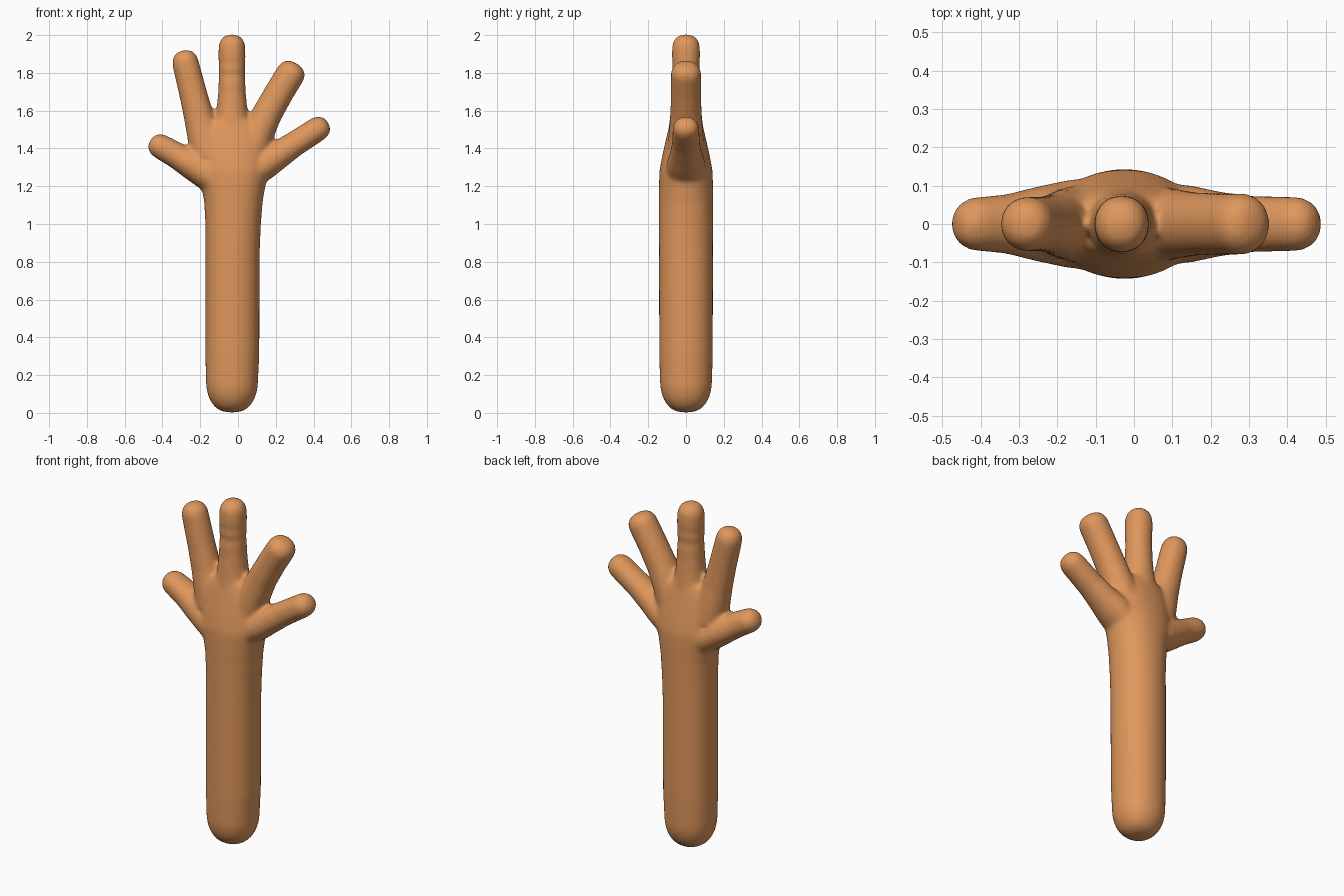
import bpy, bmesh, math
from mathutils import Vector

SIDES = 40

skin = bpy.data.materials.new("tan_clay")
skin.diffuse_color = (0.74, 0.31, 0.108, 1.0)


def dome(point, direction, length, blunt=0.7, steps=8):
    """Rounded-end stations beyond a station, along a direction in the XZ plane."""
    x, z, w, d = point
    v = Vector(direction).normalized()
    out = []
    for i in range(1, steps + 1):
        a = math.radians(88) * i / steps
        s = math.cos(a) ** blunt
        k = length * math.sin(a)
        out.append((x + v.x * k, z + v.y * k, w * s, d * s))
    return out


def loft(bm, stations, power=2.0):
    """Closed tube through (x, z, half width, half depth) stations."""
    rings = []
    for i, (x, z, w, d) in enumerate(stations):
        a, b = stations[max(i - 1, 0)], stations[min(i + 1, len(stations) - 1)]
        t = Vector((b[0] - a[0], b[1] - a[1])).normalized()
        ring = []
        for k in range(SIDES):
            ang = math.tau * k / SIDES
            c, s = math.cos(ang), math.sin(ang)
            u = w * math.copysign(abs(c) ** (2 / power), c)
            v = d * math.copysign(abs(s) ** (2 / power), s)
            ring.append(bm.verts.new((x + t.y * u, v, z - t.x * u)))
        rings.append(ring)
    for r, q in zip(rings, rings[1:]):
        for k in range(SIDES):
            n = (k + 1) % SIDES
            bm.faces.new((r[k], r[n], q[n], q[k]))
    bm.faces.new(rings[0][::-1])
    bm.faces.new(rings[-1])


def digit(bm, stations, cap):
    """Finger with a blunt rounded tip."""
    a, b = stations[-2], stations[-1]
    tip = dome(b, (b[0] - a[0], b[1] - a[1]), cap, 0.75)
    loft(bm, stations + tip, 2.1)


bm = bmesh.new()

# forearm with rounded bottom, flaring into the palm
base = (-0.032, 0.17, 0.138, 0.138)
arm = dome(base, (0, -1), 0.168, 0.75)[::-1] + [
    base, (-0.03, 0.32, 0.143, 0.142), (-0.029, 0.85, 0.144, 0.143),
    (-0.026, 1.0, 0.147, 0.143), (-0.024, 1.12, 0.155, 0.143),
    (-0.025, 1.2, 0.17, 0.143), (-0.025, 1.28, 0.19, 0.141),
    (-0.027, 1.36, 0.194, 0.126), (-0.028, 1.44, 0.19, 0.108),
    (-0.03, 1.5, 0.17, 0.094), (-0.03, 1.55, 0.13, 0.08)]
loft(bm, arm, 2.15)

# short outer finger on the left
digit(bm, [(-0.06, 1.21, 0.10, 0.125), (-0.17, 1.275, 0.09, 0.115),
           (-0.25, 1.32, 0.08, 0.098), (-0.33, 1.366, 0.069, 0.078),
           (-0.40, 1.405, 0.066, 0.071)], 0.075)
# long finger on the left
digit(bm, [(-0.15, 1.36, 0.10, 0.10), (-0.18, 1.47, 0.09, 0.088),
           (-0.205, 1.56, 0.08, 0.077), (-0.235, 1.68, 0.074, 0.072),
           (-0.27, 1.82, 0.071, 0.071), (-0.277, 1.85, 0.07, 0.071)], 0.07)
# middle finger with knuckle grooves
digit(bm, [(-0.032, 1.42, 0.11, 0.10), (-0.032, 1.54, 0.092, 0.088),
           (-0.032, 1.62, 0.08, 0.08), (-0.032, 1.7, 0.073, 0.074),
           (-0.032, 1.75, 0.071, 0.074), (-0.032, 1.79, 0.069, 0.067),
           (-0.032, 1.82, 0.071, 0.075), (-0.032, 1.85, 0.070, 0.070),
           (-0.032, 1.88, 0.072, 0.075), (-0.032, 1.93, 0.071, 0.074)], 0.073)
# long finger on the right
digit(bm, [(0.06, 1.38, 0.10, 0.10), (0.11, 1.49, 0.085, 0.09),
           (0.155, 1.585, 0.079, 0.083), (0.22, 1.70, 0.077, 0.08),
           (0.277, 1.793, 0.077, 0.08)], 0.066)
# thumb on the right
digit(bm, [(0.06, 1.265, 0.085, 0.11), (0.15, 1.325, 0.083, 0.10),
           (0.22, 1.37, 0.074, 0.085), (0.30, 1.424, 0.067, 0.074),
           (0.417, 1.50, 0.065, 0.071)], 0.07)

bmesh.ops.recalc_face_normals(bm, faces=bm.faces)
mesh = bpy.data.meshes.new("hand_and_forearm")
bm.to_mesh(mesh)
bm.free()
mesh.materials.append(skin)
hand = bpy.data.objects.new("hand_and_forearm", mesh)
bpy.context.collection.objects.link(hand)

# fuse the parts into one soft skin
fuse = hand.modifiers.new("fuse", 'REMESH')
fuse.mode = 'VOXEL'
fuse.voxel_size = 0.011
fuse.use_smooth_shade = True
soften = hand.modifiers.new("soften", 'SMOOTH')
soften.factor = 0.5
soften.iterations = 10
